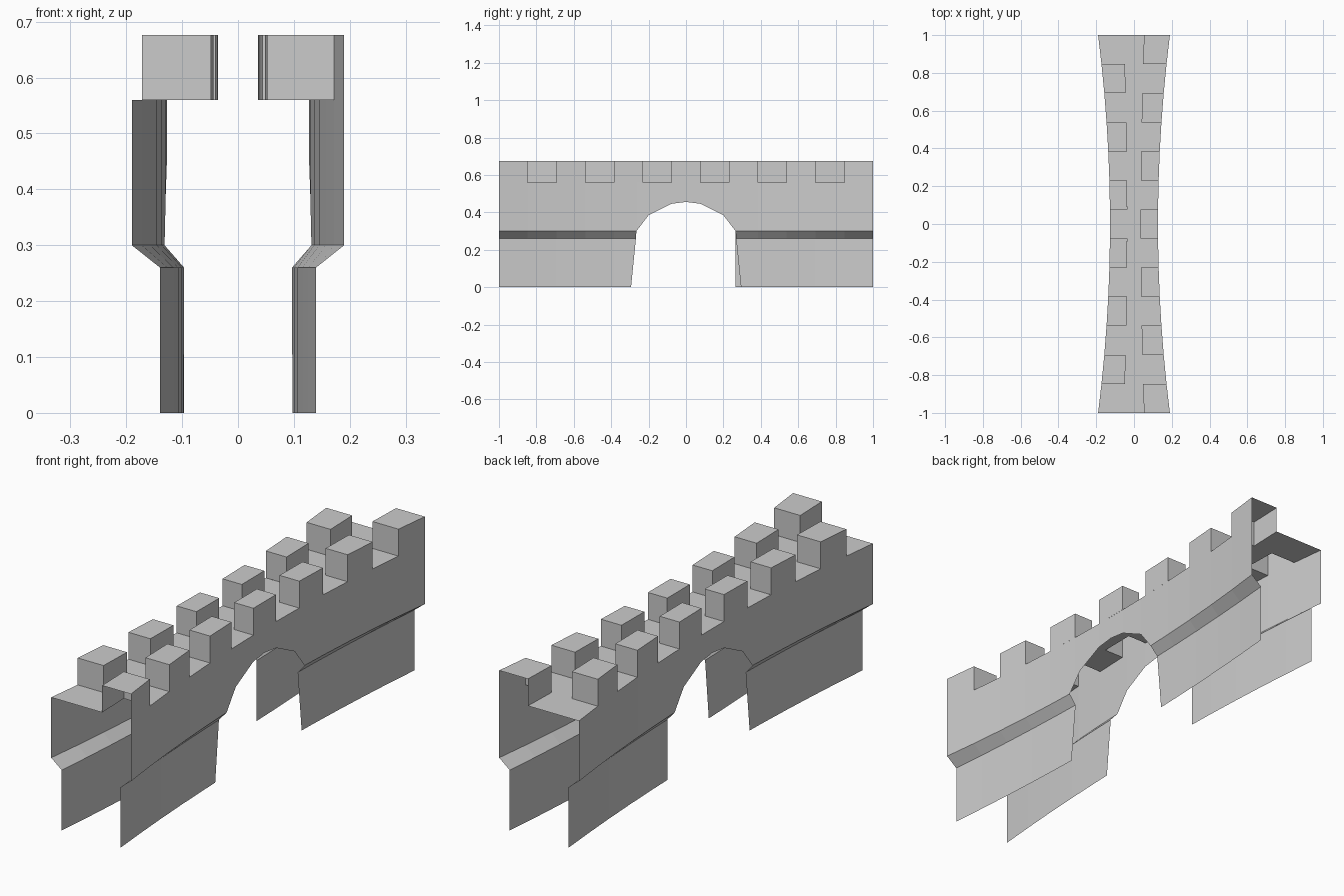
import bpy, bmesh
from mathutils import Vector

if "Cube" in bpy.data.objects:
    bpy.data.objects.remove(bpy.data.objects["Cube"])

N = 13                       # battlement slots along the bridge
DECK, TOP = 0.56, 0.676
LEG, INNER = 0.735, 0.28     # width factors: lower wall, merlon inner face
ARCH = [(0, 0.456), (0.078, 0.446), (0.2, 0.385), (0.265, 0.30)]
EDGES = [-1 + 2 * i / N for i in range(N + 1)]
YS = sorted({round(y, 4) for y in EDGES} | {s * a[0] for a in ARCH for s in (-1, 1)})


def half_width(y):
    return 0.127 + 0.063 * y * y


def arch_z(y):
    y = abs(y)
    for (y0, z0), (y1, z1) in zip(ARCH, ARCH[1:]):
        if y <= y1 + 1e-6:
            return z0 + (z1 - z0) * (y - y0) / (y1 - y0)


def point(factor, y, z):
    return Vector((factor * half_width(y), y, z))


def build(name, quads, outward):
    """Make a mesh from quads, each turned to face the outward direction."""
    bm = bmesh.new()
    for q in quads:
        mid = sum(q, Vector()) / 4
        normal = (q[2] - q[0]).cross(q[3] - q[1])
        if normal.dot(outward(mid)) < 0:
            q = q[::-1]
        bm.faces.new([bm.verts.new(p) for p in q])
    bmesh.ops.remove_doubles(bm, verts=bm.verts, dist=1e-4)
    mesh = bpy.data.meshes.new(name)
    bm.to_mesh(mesh)
    bm.free()
    obj = bpy.data.objects.new(name, mesh)
    bpy.context.collection.objects.link(obj)


def wall_column(side, y):
    """Cross-section of a side wall, from foot to deck."""
    if abs(y) < 0.264:
        return [point(side, y, arch_z(y)), point(side, y, DECK)]
    foot, knee = y, y
    if abs(y) < 0.266:       # leg edge leaning away beside the arch
        s = 1 if y > 0 else -1
        straight = side < 0 and y > 0
        foot, knee = s * (0.265 if straight else 0.294), s * (0.265 if straight else 0.268)
    return [point(side * LEG, foot, 0), point(side * LEG, knee, 0.26),
            point(side, y, 0.30), point(side, y, DECK)]


# Side walls with arch opening
for side, label in ((-1, "left"), (1, "right")):
    quads = []
    for y0, y1 in zip(YS, YS[1:]):
        a, b = wall_column(side, y0), wall_column(side, y1)
        if abs(y0 + y1) / 2 < 0.265:
            a, b = a[-2:], b[-2:]
        quads += [[a[i], b[i], b[i + 1], a[i + 1]] for i in range(len(a) - 1)]
    build(label + "_wall", quads, lambda m, s=side: Vector((s, 0, 0)))

# Deck, left open beneath the hollow merlons
quads = []
for y0, y1 in zip(YS, YS[1:]):
    slot = int(((y0 + y1) / 2 + 1) * N / 2)
    open_side = 1 if slot % 2 == 0 else -1
    for f0, f1 in ((-1, -INNER), (-INNER, INNER), (INNER, 1)):
        if f0 + f1 == 0 or (f0 + f1) * open_side < 0:
            quads.append([point(f0, y0, DECK), point(f1, y0, DECK),
                          point(f1, y1, DECK), point(f0, y1, DECK)])
build("walkway_deck", quads, lambda m: Vector((0, 0, 1)))

# Alternating merlons, open at the two bridge ends
for i in range(N):
    side = 1 if i % 2 == 0 else -1
    y0, y1 = EDGES[i], EDGES[i + 1]
    ring = [(side, y0), (side, y1), (side * INNER, y1), (side * INNER, y0)]
    low = [point(f, y, DECK) for f, y in ring]
    high = [point(f, y, TOP) for f, y in ring]
    quads = [high]
    for k in range(4):
        j = (k + 1) % 4
        if (i == N - 1 and k == 1) or (i == 0 and k == 3):
            continue
        quads.append([low[k], low[j], high[j], high[k]])
    centre = sum(low + high, Vector()) / 8
    build(f"merlon_{i + 1}", quads, lambda m, c=centre: m - c)
